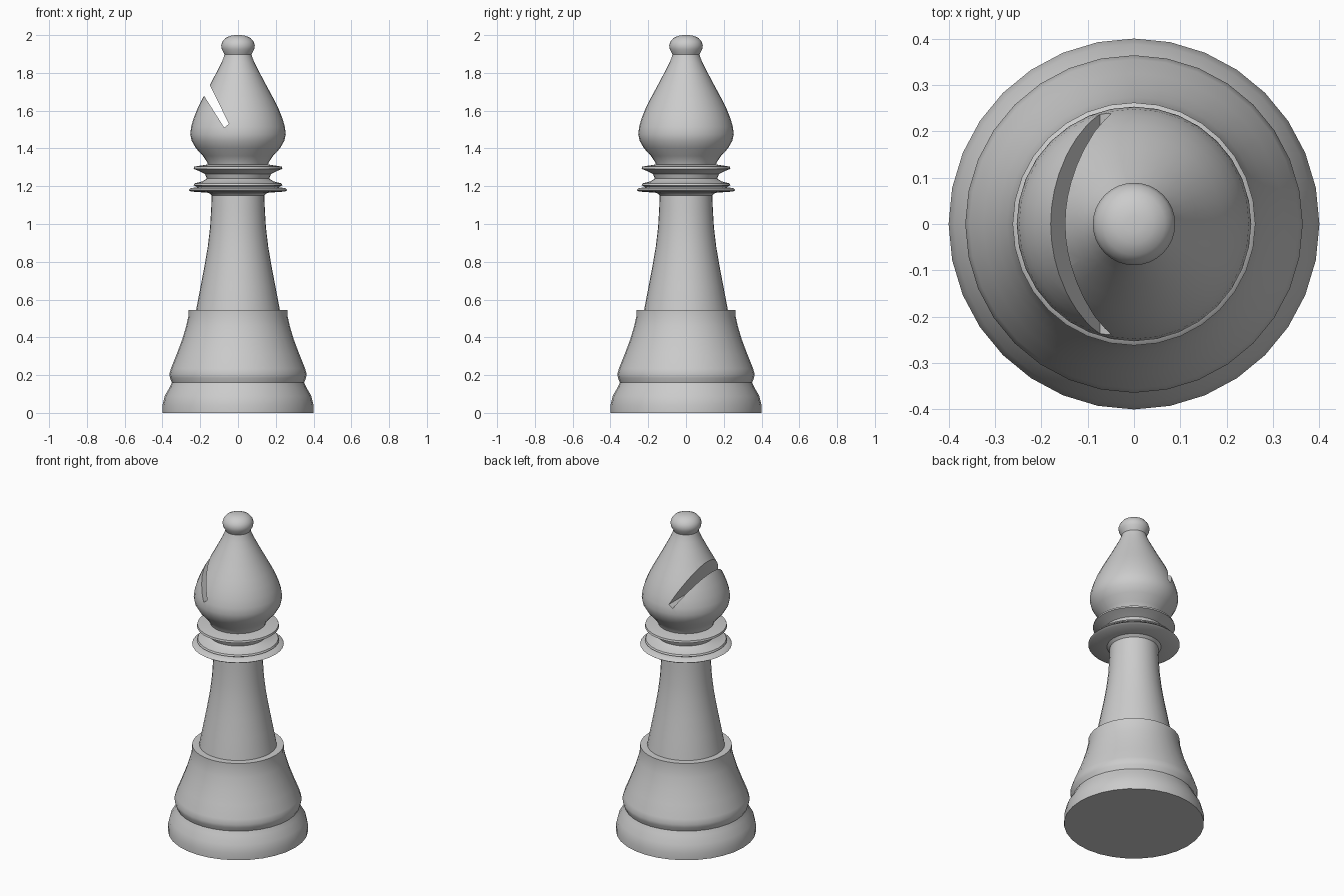
import bpy
import bmesh
import math

cube = bpy.data.objects.get("Cube")
if cube:
    bpy.data.objects.remove(cube, do_unlink=True)

SIDES = 32

grey = bpy.data.materials.new("light_grey")
grey.use_nodes = True
GREY = (0.6, 0.6, 0.6, 1.0)
grey.diffuse_color = GREY
grey.node_tree.nodes["Principled BSDF"].inputs["Base Color"].default_value = GREY


def add_object(name, bm):
    bmesh.ops.remove_doubles(bm, verts=bm.verts, dist=0.0001)
    bmesh.ops.recalc_face_normals(bm, faces=bm.faces)
    mesh = bpy.data.meshes.new(name)
    bm.to_mesh(mesh)
    bm.free()
    mesh.materials.append(grey)
    obj = bpy.data.objects.new(name, mesh)
    bpy.context.collection.objects.link(obj)
    return obj


def select(obj):
    bpy.ops.object.select_all(action="DESELECT")
    obj.select_set(True)
    bpy.context.view_layer.objects.active = obj


def lathe(name, profile):
    """Turn a (radius, height) outline around z, closed on the axis."""
    outline = [(0, profile[0][1])] + profile + [(0, profile[-1][1])]
    bm = bmesh.new()
    verts = [bm.verts.new((r, 0, z)) for r, z in outline]
    edges = [bm.edges.new(pair) for pair in zip(verts, verts[1:])]
    bmesh.ops.spin(bm, geom=verts + edges, cent=(0, 0, 0), axis=(0, 0, 1),
                   angle=math.tau, steps=SIDES)
    return add_object(name, bm)


# Weighted foot with a rounded bead and a flat ledge
base = lathe("base", [
    (0.4, 0), (0.4, 0.04), (0.388, 0.09), (0.362, 0.135), (0.35, 0.16),
    (0.36, 0.185), (0.364, 0.205), (0.355, 0.235), (0.325, 0.31),
    (0.295, 0.39), (0.274, 0.46), (0.263, 0.51), (0.262, 0.545)])

# Flared column
stem = lathe("stem", [
    (0.224, 0.53), (0.219, 0.56), (0.198, 0.67), (0.177, 0.78),
    (0.16, 0.88), (0.148, 0.98), (0.142, 1.08), (0.138, 1.18)])

# Thin stacked rings around the neck
collar = lathe("collar", [
    (0.138, 1.15), (0.155, 1.165), (0.25, 1.172), (0.262, 1.18),
    (0.25, 1.19), (0.215, 1.195), (0.235, 1.205), (0.23, 1.215),
    (0.19, 1.225), (0.165, 1.24), (0.175, 1.265), (0.205, 1.28),
    (0.235, 1.292), (0.232, 1.304), (0.16, 1.315)])

# Pointed head with a wide shoulder
head = lathe("head", [
    (0.155, 1.3), (0.162, 1.325), (0.185, 1.36), (0.222, 1.4),
    (0.245, 1.44), (0.253, 1.475), (0.248, 1.515), (0.235, 1.56),
    (0.215, 1.61), (0.19, 1.66), (0.163, 1.71), (0.136, 1.76),
    (0.11, 1.81), (0.087, 1.855), (0.073, 1.89), (0.065, 1.92)])

# Rounded knob on the tip
knob = lathe("knob", [
    (0.066, 1.885), (0.075, 1.905), (0.086, 1.925), (0.089, 1.945),
    (0.083, 1.965), (0.067, 1.984), (0.042, 1.996), (0.018, 2.0)])

# Slanted slot, a tapered wedge cut right through the head
bm = bmesh.new()
wedge = [(-0.073, 1.51), (-0.25, 1.79), (-0.2, 1.84), (-0.048, 1.53)]
slot_face = bm.faces.new([bm.verts.new((x, -0.4, z)) for x, z in wedge])
swept = bmesh.ops.extrude_face_region(bm, geom=[slot_face], use_keep_orig=True)
for item in swept["geom"]:
    if isinstance(item, bmesh.types.BMVert):
        item.co.y = 0.4
cutter = add_object("slot_cutter", bm)
cutter.hide_render = True

cut = head.modifiers.new("slot", "BOOLEAN")
cut.operation = "DIFFERENCE"
cut.solver = "EXACT"
cut.object = cutter
select(head)
bpy.ops.object.modifier_apply(modifier=cut.name)
bpy.data.objects.remove(cutter, do_unlink=True)

# Smooth turned surfaces with crisp rims
for part in (base, stem, collar, head, knob):
    select(part)
    bpy.ops.object.shade_smooth_by_angle(angle=math.radians(35))
